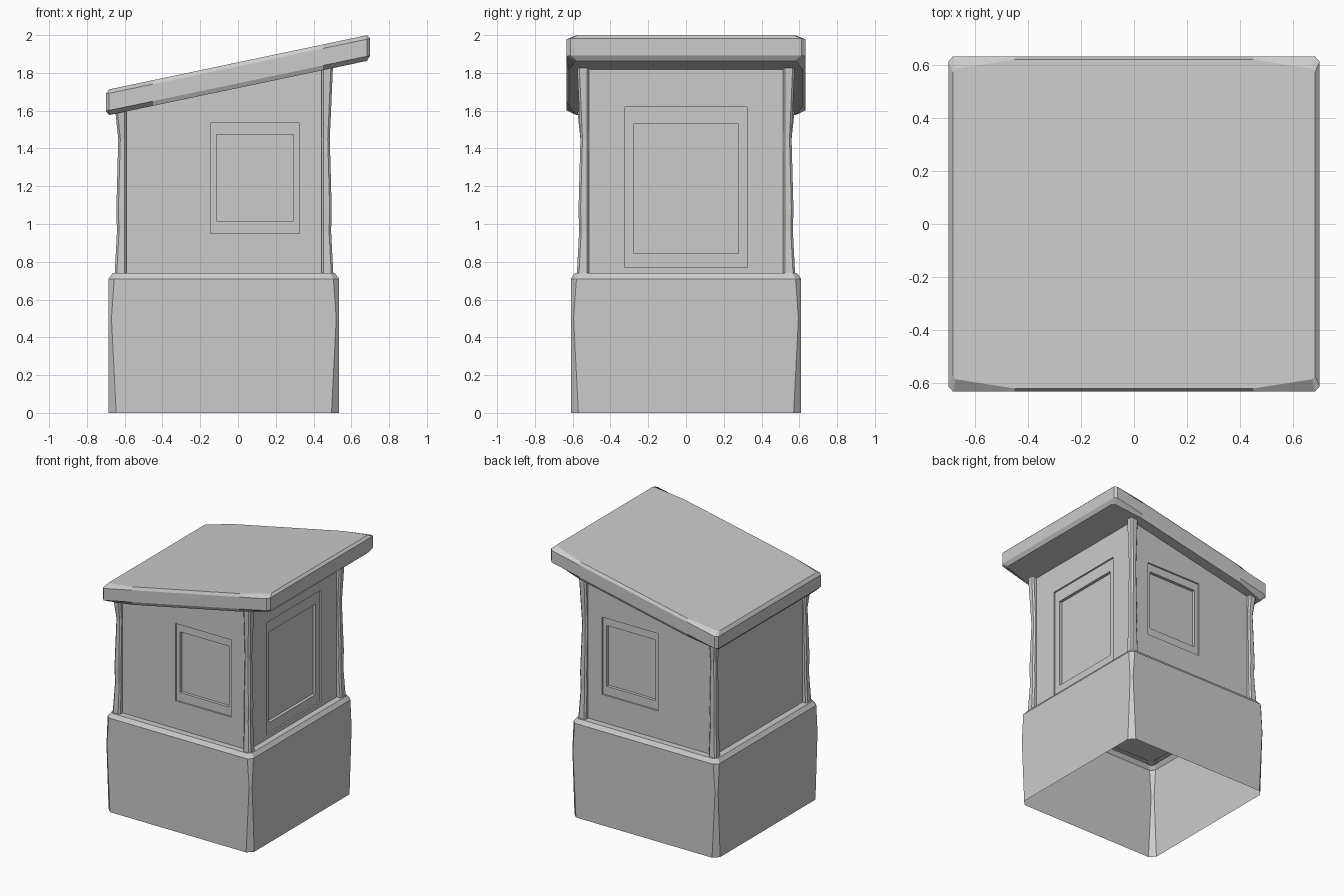
import bpy
import bmesh
from mathutils import Vector

if "Cube" in bpy.data.objects:
    bpy.data.objects.remove(bpy.data.objects["Cube"], do_unlink=True)

GREY = (0.6, 0.6, 0.6, 1.0)
SLOPE = 0.21
mat = bpy.data.materials.new("plain_grey")
mat.use_nodes = True
mat.diffuse_color = GREY
mat.node_tree.nodes["Principled BSDF"].inputs["Base Color"].default_value = GREY


def finish(bm, name):
    bmesh.ops.recalc_face_normals(bm, faces=bm.faces)
    mesh = bpy.data.meshes.new(name)
    bm.to_mesh(mesh)
    bm.free()
    mesh.materials.append(mat)
    obj = bpy.data.objects.new(name, mesh)
    bpy.context.collection.objects.link(obj)
    return obj


def ring(quadrant, z, cx=0.0, cy=0.0):
    """Mirror one quadrant (listed from +x round to +y) into a closed ring."""
    back = quadrant[::-1]
    pts = [(x, y) for x, y in quadrant] + [(-x, y) for x, y in back]
    pts += [(-x, -y) for x, y in quadrant] + [(x, -y) for x, y in back]
    return [Vector((cx + x, cy + y, z)) for x, y in pts]


def corner(hx, hy, cut):
    return [(hx, hy - cut), (hx - cut, hy)]


def loft(name, rings, bottom=True, shear=False):
    bm = bmesh.new()
    rows = [[bm.verts.new(p) for p in r] for r in rings]
    for a, b in zip(rows, rows[1:]):
        for i in range(len(a)):
            j = (i + 1) % len(a)
            bm.faces.new((a[i], a[j], b[j], b[i]))
    bm.faces.new(rows[-1])
    if bottom:
        bm.faces.new(rows[0])
    if shear:
        for v in bm.verts:
            v.co.z += SLOPE * v.co.x
    return finish(bm, name)


def box(name, lo, hi):
    bm = bmesh.new()
    bmesh.ops.create_cube(bm, size=1)
    lo, hi = Vector(lo), Vector(hi)
    for v in bm.verts:
        v.co = [(lo[i] + hi[i]) / 2 + v.co[i] * (hi[i] - lo[i]) for i in range(3)]
    return finish(bm, name)


def cut(target, lo, hi):
    cutter = box("cutter", lo, hi)
    cutter.hide_render = True
    mod = target.modifiers.new("recess", "BOOLEAN")
    mod.operation = "DIFFERENCE"
    mod.solver = "EXACT"
    mod.object = cutter
    bpy.context.view_layer.objects.active = target
    bpy.ops.object.modifier_apply(modifier=mod.name)
    bpy.data.objects.remove(cutter, do_unlink=True)


# Base: chamfered block, hollow and open underneath
BX = -0.075
loft("base", [
    ring(corner(0.61, 0.61, 0.04), 0.0, BX),
    ring(corner(0.61, 0.61, 0.015), 0.5, BX),
    ring(corner(0.61, 0.61, 0.03), 0.71, BX),
    ring(corner(0.588, 0.588, 0.025), 0.74, BX),
], bottom=False)

# Walls: box with a sloping top that reaches into the roof
X0, X1, Y = -0.615, 0.467, 0.54
walls = box("walls", (X0, -Y, 0.73), (X1, Y, 1.76))
for v in walls.data.vertices:
    if v.co.z > 1:
        v.co.z += SLOPE * v.co.x

# Side windows: stepped recess on the front and back
for s in (-1, 1):
    for x0, x1, z0, z1, depth in ((-0.145, 0.325, 0.95, 1.535, 0.012),
                                  (-0.115, 0.295, 1.015, 1.475, 0.035)):
        ya, yb = sorted((s * (Y - depth), s * (Y + 0.1)))
        cut(walls, (x0, ya, z0), (x1, yb, z1))

# Tall opening: stepped recess on the high side
for hy, z0, z1, depth in ((0.325, 0.77, 1.62, 0.012),
                          (0.278, 0.845, 1.53, 0.035)):
    cut(walls, (X1 - depth, -hy, z0), (X1 + 0.1, hy, z1))

# Corner posts: worn timbers, flared at both ends
WEAR = ((0.73, 0.012), (0.96, 0.0), (1.08, 0.003), (1.45, -0.007))
for sx, px in ((-1, X0), (1, X1)):
    for sy in (-1, 1):
        levels = WEAR + ((1.74 + SLOPE * px, 0.01),)
        rings = []
        for z, w in levels:
            h = 0.026 + w / 2
            rings.append(ring(corner(h, h, 0.011), z,
                              px + sx * w / 2, sy * (Y + w / 2)))
        side = "left" if sx > 0 else "right"
        loft(("front_" if sy < 0 else "back_") + side + "_post", rings)

# Roof: slanted slab with worn corners
flat = [(0.682, 0.572), (0.672, 0.585), (0.45, 0.62)]
edge = [(0.70, 0.612), (0.682, 0.632), (0.45, 0.632)]
loft("roof", [
    ring(flat, 1.72),
    ring(edge, 1.745),
    ring(edge, 1.835),
    ring(flat, 1.856),
], shear=True)
